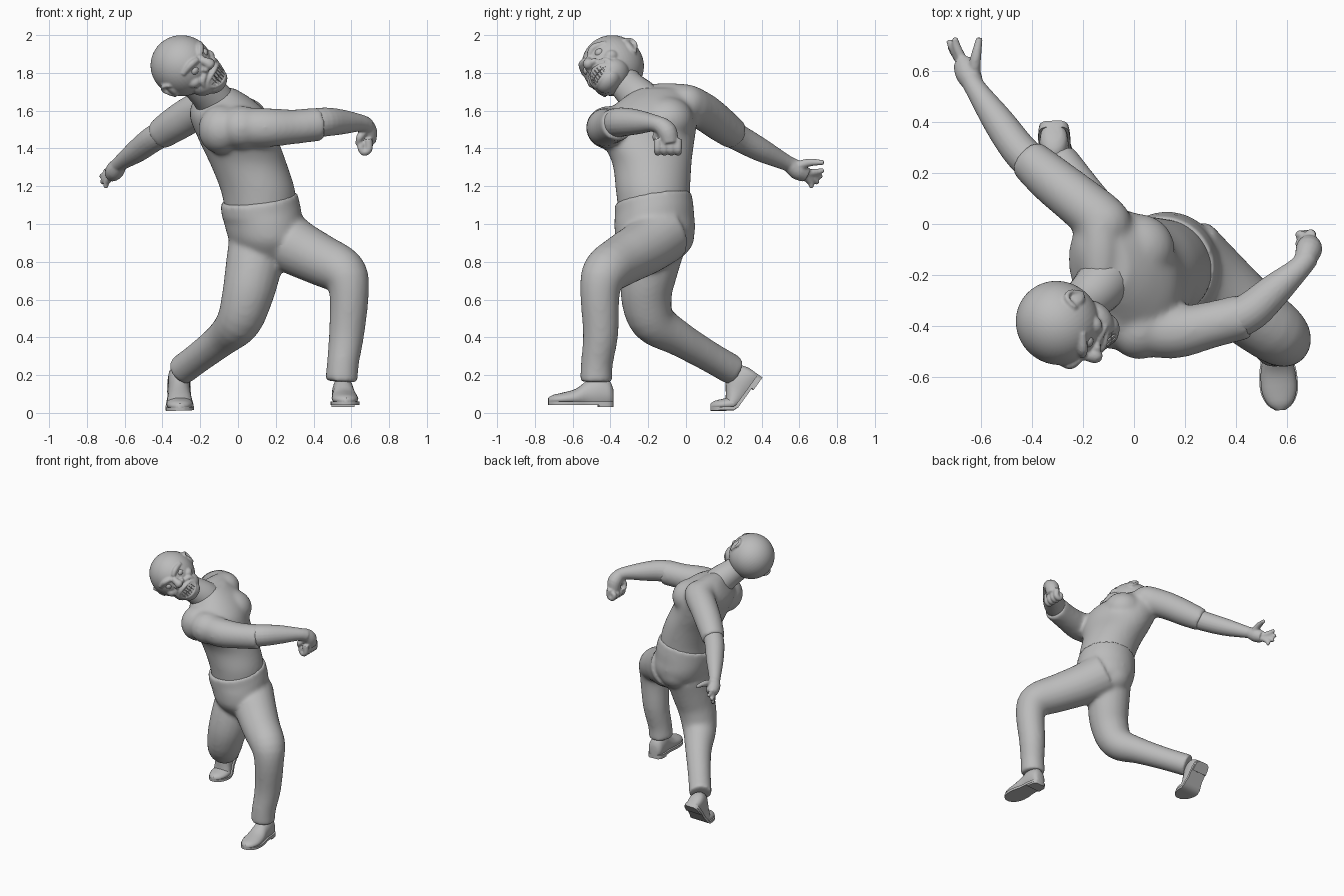
import bpy, bmesh, math
from mathutils import Vector, Matrix

cube = bpy.data.objects.get("Cube")
if cube:
    bpy.data.objects.remove(cube, do_unlink=True)

grey = bpy.data.materials.new("plain grey")
grey.use_nodes = True
grey.diffuse_color = (0.5, 0.5, 0.5, 1)
grey.node_tree.nodes["Principled BSDF"].inputs["Base Color"].default_value = (0.5, 0.5, 0.5, 1)


def finish(name, bm, voxel=0, smooth=4, matrix=None):
    """Turn a bmesh into an object; a voxel size fuses its pieces into one skin."""
    bmesh.ops.recalc_face_normals(bm, faces=bm.faces)
    me = bpy.data.meshes.new(name)
    bm.to_mesh(me)
    bm.free()
    me.materials.append(grey)
    ob = bpy.data.objects.new(name, me)
    bpy.context.collection.objects.link(ob)
    if matrix:
        ob.matrix_world = matrix
    if voxel:
        rm = ob.modifiers.new("Fuse", 'REMESH')
        rm.mode = 'VOXEL'
        rm.voxel_size = voxel
        rm.use_smooth_shade = True
        sm = ob.modifiers.new("Soften", 'SMOOTH')
        sm.iterations = smooth
    bpy.ops.object.select_all(action='DESELECT')
    ob.select_set(True)
    bpy.context.view_layer.objects.active = ob
    bpy.ops.object.shade_smooth_by_angle(angle=math.radians(45))
    return ob


def frame(forward, left, origin):
    """Local frame: x is left, -y is forward, z is up."""
    f = Vector(forward).normalized()
    l = Vector(left)
    l = (l - f * l.dot(f)).normalized()
    m = Matrix((l, -f, f.cross(l))).transposed().to_4x4()
    m.translation = Vector(origin)
    return m


def skin(bm, rings):
    """Join rings of points into a closed surface."""
    rows = [[bm.verts.new(p) for p in r] for r in rings]
    n = len(rows[0])
    for a, b in zip(rows, rows[1:]):
        for i in range(n):
            j = (i + 1) % n
            bm.faces.new((a[i], a[j], b[j], b[i]))
    bm.faces.new(rows[0])
    bm.faces.new(rows[-1])


def spline(pts, sub):
    """Smooth curve through points of any size."""
    p = [Vector(q) for q in pts]
    p = [p[0]] + p + [p[-1]]
    out = []
    for a, b, c, d in zip(p, p[1:], p[2:], p[3:]):
        for k in range(sub):
            t = k / sub
            out.append(0.5 * (2 * b + (c - a) * t + (2 * a - 5 * b + 4 * c - d) * t * t
                              + (3 * b - a - 3 * c + d) * t ** 3))
    return out + [p[-1]]


def circle(n):
    return [(math.cos(math.tau * i / n), math.sin(math.tau * i / n)) for i in range(n)]


def tube(bm, pts, sides=20, sub=4):
    """Round limb through (x, y, z, radius) points."""
    pts = spline(pts, sub)
    pos = [q.to_3d() for q in pts]
    side = Vector((0.31, 0.52, 0.79))
    rings = []
    for i, q in enumerate(pts):
        t = (pos[min(i + 1, len(pos) - 1)] - pos[max(i - 1, 0)]).normalized()
        side = (side - t * side.dot(t)).normalized()
        other = t.cross(side)
        rings.append([pos[i] + (side * c + other * s) * q[3] for c, s in circle(sides)])
    skin(bm, rings)


def trunk(bm, secs):
    """Level oval sections: x, y, z, wide radius, narrow radius, turn in degrees."""
    rings = []
    for x, y, z, a, b, turn in spline(secs, 4):
        ct, st = math.cos(math.radians(turn)), math.sin(math.radians(turn))
        rings.append([(x + a * c * ct - b * s * st, y + a * c * st + b * s * ct, z)
                      for c, s in circle(32)])
    skin(bm, rings)


def ball(bm, at, radii, turn=0):
    m = Matrix.Translation(at) @ Matrix.Rotation(turn, 4, 'Z') @ Matrix.Diagonal((*radii, 1))
    bmesh.ops.create_uvsphere(bm, u_segments=48, v_segments=28, radius=1, matrix=m)


# Shirt: chest, back, shoulders and both sleeves
bm = bmesh.new()
trunk(bm, [(.12, -.17, 1.06, .19, .185, -45), (.105, -.175, 1.18, .2, .194, -45),
           (.055, -.18, 1.32, .213, .2, -60), (0, -.2, 1.45, .255, .2, -66),
           (-.045, -.19, 1.57, .26, .2, -66), (-.08, -.15, 1.66, .2, .145, -66),
           (-.11, -.14, 1.72, .12, .08, -66)])
ball(bm, (.04, -.28, 1.5), (.13, .15, .11))
ball(bm, (.015, -.1, 1.55), (.145, .14, .125))
ball(bm, (-.09, -.36, 1.5), (.12, .13, .13))
ball(bm, (-.12, .0, 1.64), (.11, .11, .1))
ball(bm, (.02, -.41, 1.51), (.12, .12, .115))
tube(bm, [(-.13, -.2, 1.66, .08), (-.13, -.1, 1.668, .08), (-.13, .0, 1.66, .08)])
tube(bm, [(-.13, .02, 1.63, .105), (-.23, .1, 1.59, .1), (-.33, .18, 1.53, .094),
          (-.42, .26, 1.47, .082)])
tube(bm, [(0, -.4, 1.51, .105), (.15, -.425, 1.51, .104), (.3, -.395, 1.515, .092),
          (.44, -.36, 1.53, .09)])
finish("shirt", bm, .012, 18)

# Trousers: hips with a sloping waist, seat and two legs
bm = bmesh.new()
trunk(bm, [(.11, -.175, 1.14, .207, .202, -45), (.12, -.17, 1.08, .21, .205, -45),
           (.14, -.165, .98, .217, .205, -60), (.15, -.17, .9, .2, .185, -60),
           (.15, -.18, .82, .13, .12, -60)])
for v in bm.verts:
    if v.co.z > 1.05:
        v.co.z += .14 * (v.co.x - .11) + .16 * (v.co.y + .17)
ball(bm, (.13, -.08, .94), (.13, .125, .125))
tube(bm, [(.19, -.12, .955, .165), (.3, -.215, .88, .15), (.43, -.33, .813, .137),
          (.555, -.425, .745, .125), (.588, -.455, .64, .106), (.575, -.452, .42, .094),
          (.555, -.472, .26, .085), (.548, -.475, .165, .087)])
tube(bm, [(.1, -.15, .9, .15), (.08, -.19, .76, .148), (.05, -.21, .62, .136),
          (.005, -.175, .485, .12), (-.08, -.04, .395, .094), (-.2, .12, .3, .082),
          (-.3, .25, .225, .081)])
finish("trousers", bm, .012, 14)

# Neck
bm = bmesh.new()
tube(bm, [(-.09, -.18, 1.58, .12), (-.13, -.24, 1.66, .105), (-.2, -.31, 1.73, .09),
          (-.27, -.36, 1.8, .09)])
finish("neck", bm)

# Left arm swung back with an open hand
bm = bmesh.new()
tube(bm, [(-.38, .22, 1.49, .072), (-.45, .29, 1.45, .07), (-.53, .4, 1.39, .062),
          (-.62, .53, 1.325, .042), (-.64, .57, 1.305, .042)])
tube(bm, [(-.625, .54, 1.32, .038), (-.65, .59, 1.285, .05), (-.67, .635, 1.26, .04)], 16)
for x, y, z in ((-.7, .73, 1.285), (-.725, .72, 1.25), (-.72, .7, 1.215), (-.7, .665, 1.19)):
    root = Vector((-.665, .62, 1.265)).lerp(Vector((x, y, z)), .15)
    mid = Vector((-.67, .63, 1.265)).lerp(Vector((x, y, z)), .6) + Vector((-.008, .008, 0))
    tube(bm, [(*root, .021), (*mid, .017), (x, y, z, .012)], 10)
tube(bm, [(-.63, .58, 1.3, .028), (-.62, .65, 1.325, .022), (-.605, .73, 1.325, .013)], 10)
finish("left_arm", bm, .007, 3)

# Right arm reaching across with a curled hand
bm = bmesh.new()
tube(bm, [(.38, -.38, 1.53, .078), (.46, -.34, 1.54, .077), (.55, -.26, 1.54, .066),
          (.645, -.175, 1.535, .046), (.68, -.13, 1.52, .045)])
tube(bm, [(.67, -.14, 1.53, .043), (.685, -.1, 1.49, .052), (.685, -.085, 1.43, .045)], 16)
for i in range(4):
    y = -.15 + .036 * i
    tube(bm, [(.69, y, 1.45, .022), (.692, y, 1.395, .021), (.665, y, 1.38, .019),
              (.648, y, 1.41, .018), (.665, y, 1.425, .015)], 10)
tube(bm, [(.67, -.13, 1.49, .025), (.645, -.16, 1.46, .02), (.635, -.14, 1.42, .014)], 10)
finish("right_arm", bm, .007, 3)


# Shoes: upper, sole and heel, with an optional bend at the ball of the foot
def shoe(name, matrix, bend):
    outline = spline([(0, .03, .07), (.02, .052, .115), (.08, .058, .14), (.14, .058, .115),
                      (.2, .068, .072), (.27, .068, .052), (.32, .048, .04), (.345, .018, .025)], 3)
    bm = bmesh.new()
    skin(bm, [[(w * c, -y, max(0, h * (.35 + .65 * s))) for c, s in circle(20)]
              for y, w, h in outline])

    def slab(rows, grow, low, high):
        skin(bm, [[(-w * grow, -y, low), (w * grow, -y, low), (w * grow, -y, high),
                   (-w * grow, -y, high)] for y, w, h in rows])
    slab(outline, 1.08, -.012, .006)
    slab([o for o in outline if o[0] < .1], 1.04, -.024, -.01)
    pivot = Vector((0, -.215, 0))
    front = [v for v in bm.verts if v.co.y < pivot.y]
    bmesh.ops.rotate(bm, verts=front, cent=pivot, matrix=Matrix.Rotation(-bend, 3, 'X'))
    finish(name, bm, matrix=matrix)


shoe("left_shoe", frame((.07, -1, 0), (1, 0, 0), (.55, -.385, .055)), 0)
shoe("right_shoe", frame((.03, -.585, -.81), (1, 0, 0), (-.315, .385, .2)), .93)

# Head: built upright, then tilted as a whole
tilt = frame((.7, -.7, .1), (.41, .51, .75), (-.295, -.385, 1.835))
bm = bmesh.new()
ball(bm, (0, 0, .005), (.16, .168, .163))
ball(bm, (0, -.09, -.1), (.11, .1, .085))
ball(bm, (0, -.135, -.142), (.074, .062, .052))
ball(bm, (0, -.12, -.078), (.082, .07, .065))
tube(bm, [(0, -.145, .04, .018), (0, -.17, .02, .022), (0, -.195, -.008, .028)], 12)
ball(bm, (0, -.195, -.012), (.03, .028, .026))
for s in (-1, 1):
    ball(bm, (s * .026, -.175, -.02), (.02, .022, .017))
    ball(bm, (s * .085, -.105, -.04), (.04, .042, .034))
    tube(bm, [(s * .015, -.16, .045, .016), (s * .06, -.15, .06, .019),
              (s * .11, -.105, .045, .014)], 12)
    tube(bm, [(s * .03, -.168, -.035, .012), (s * .075, -.15, -.06, .014),
              (s * .084, -.13, -.11, .012)], 12)
    ball(bm, (s * .15, .01, -.015), (.016, .034, .05), s * .35)
    tube(bm, [(s * .147, -.01, -.005, .01), (s * .16, -.015, .025, .01), (s * .166, .03, .025, .011),
              (s * .166, .04, -.01, .01), (s * .152, .005, -.06, .012)], 10)
# Lips
lips = [(.068 * c, -.192 + 8 * (.068 * c) ** 2, -.102 + .04 * s, .011) for c, s in circle(16)]
tube(bm, lips + lips[:1], 10, 2)
finish("head", bm, .006, 3, tilt)

# Eyes
bm = bmesh.new()
for s in (-1, 1):
    ball(bm, (s * .06, -.136, .016), (.027, .026, .023))
finish("eyes", bm, matrix=tilt)

# Teeth in two curved rows
bm = bmesh.new()
for z in (-.086, -.118):
    for i in range(-3, 4):
        x = i * .0165
        m = Matrix.Translation((x, -.19 + 8 * x * x, z)) @ Matrix.Rotation(i * .2, 4, 'Z')
        bmesh.ops.create_cube(bm, size=1, matrix=m @ Matrix.Diagonal((.014, .02, .028, 1)))
finish("teeth", bm, matrix=tilt)
